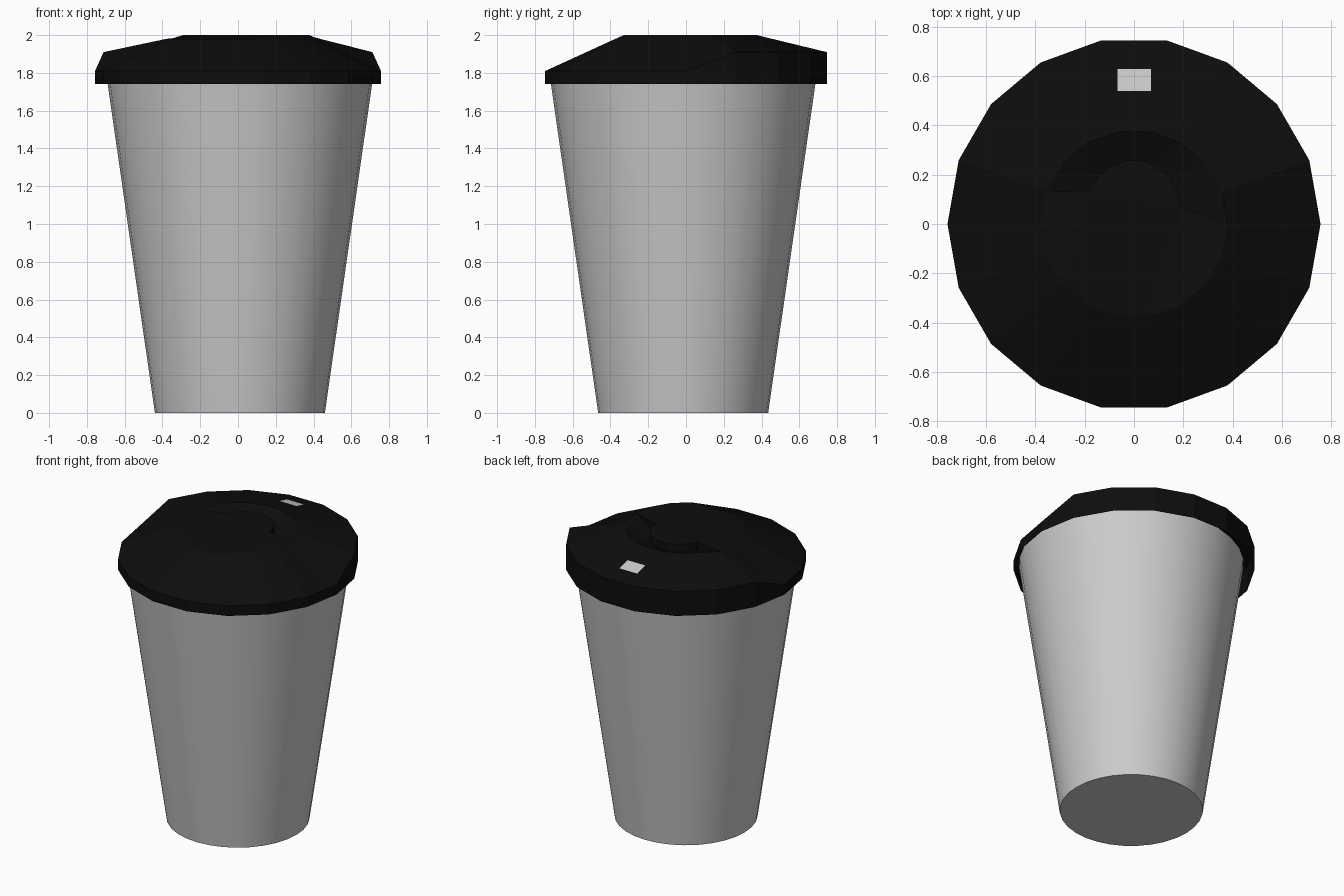
import bpy, bmesh, math

if "Cube" in bpy.data.objects:
    bpy.data.objects.remove(bpy.data.objects["Cube"])

N = 18  # lid sides


def make_object(name, bm, color=None):
    bmesh.ops.recalc_face_normals(bm, faces=bm.faces[:])
    mesh = bpy.data.meshes.new(name)
    bm.to_mesh(mesh)
    bm.free()
    obj = bpy.data.objects.new(name, mesh)
    bpy.context.collection.objects.link(obj)
    if color:
        mat = bpy.data.materials.new(name + "_material")
        mat.diffuse_color = color
        mat.use_nodes = True
        mat.node_tree.nodes["Principled BSDF"].inputs["Base Color"].default_value = mat.diffuse_color
        mesh.materials.append(mat)
    return obj


def ring(bm, count, radius, height, cx=0.0, cy=0.0, sides=N):
    """Points on a circle; height is a function of the point index."""
    return [bm.verts.new((cx + radius * math.cos(2 * math.pi * k / sides),
                          cy + radius * math.sin(2 * math.pi * k / sides),
                          height(k))) for k in range(count)]


def bridge(bm, a, b, closed=True):
    n = len(a)
    for i in range(n if closed else n - 1):
        j = (i + 1) % n
        bm.faces.new((a[i], a[j], b[j], b[i]))


# Tapered cup, its mouth tucked inside the lid
bm = bmesh.new()
S = 32
base = ring(bm, S, 0.45, lambda k: 0.0, 0.01, -0.015, S)
mouth = ring(bm, S, 0.707, lambda k: 1.79, 0.01, -0.015, S)
bridge(bm, base, mouth)
bm.faces.new(base[::-1])
cup = make_object("cup", bm)
bpy.context.view_layer.objects.active = cup
cup.select_set(True)
bpy.ops.object.shade_smooth_by_angle(angle=math.radians(40))

# Lid: vertical skirt, raised rim on the drinking side, sloped dome
bm = bmesh.new()
skirt = ring(bm, N, 0.757, lambda k: 1.74)
rim = ring(bm, N, 0.757, lambda k: 1.91 if 1 <= k <= 8 else 1.81)
crown = ring(bm, N, 0.38, lambda k: 1.98 if 8 <= k <= 14 else 2.0)
bridge(bm, skirt, rim)
bridge(bm, rim, crown)

# Crescent recess: floor slopes down from the crown to a curved wall
arc_low = ring(bm, 9, 0.19, lambda k: 1.945, 0.0, 0.07)
arc_top = ring(bm, 9, 0.19, lambda k: 2.0, 0.0, 0.07)
bridge(bm, crown[:9], arc_low, closed=False)
bridge(bm, arc_low, arc_top, closed=False)
for k in (0, 8):
    bm.faces.new((crown[k], arc_top[k], arc_low[k]))
top = bm.faces.new(arc_top + crown[8:] + [crown[0]])
bmesh.ops.triangulate(bm, faces=[top])
make_object("lid", bm, (0.004, 0.004, 0.004, 1))

# Drinking opening, a grey patch lying on the back slope
bm = bmesh.new()
bm.faces.new([bm.verts.new((x, y, 2.003 - (y - 0.374) * 0.2425))
              for x, y in ((-0.067, 0.54), (0.07, 0.54), (0.07, 0.63), (-0.067, 0.63))])
make_object("drinking_opening", bm)
